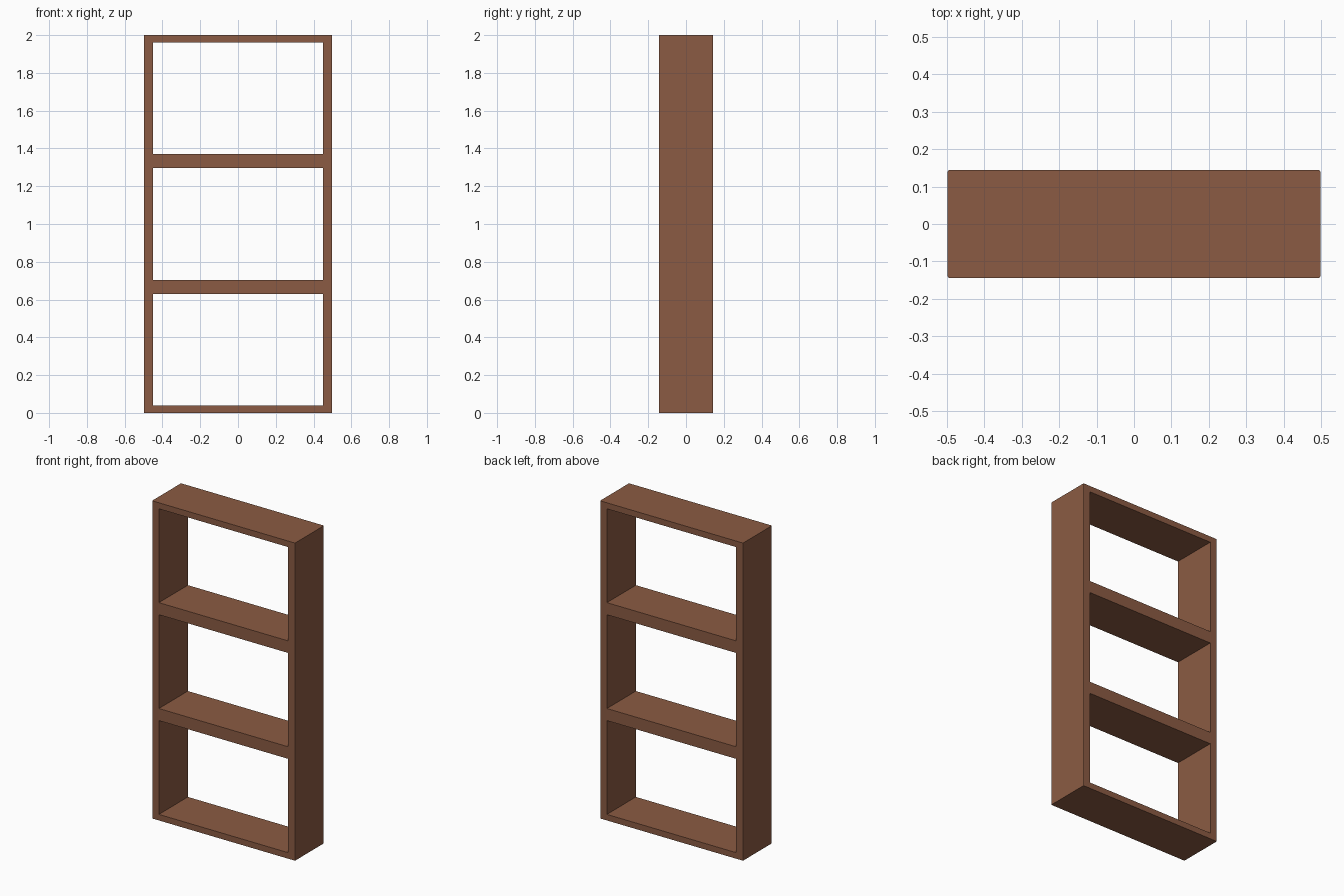
import bpy, bmesh

if "Cube" in bpy.data.objects:
    bpy.data.objects.remove(bpy.data.objects["Cube"])

wood = bpy.data.materials.new("brown wood")
wood.diffuse_color = (0.258, 0.105, 0.056, 1)
wood.use_nodes = True
wood.node_tree.nodes["Principled BSDF"].inputs["Base Color"].default_value = wood.diffuse_color

W, D, H = 0.498, 0.144, 2.0      # half width, half depth, height
SIDE, BOARD, BAYS = 0.048, 0.038, 3

# Front outline grid: posts across x, boards and openings up z
xs = [-W, -W + SIDE, W - SIDE, W]
zs = [0.0]
for i in range(BAYS):
    zs += [H * i / BAYS + BOARD, H * (i + 1) / BAYS - BOARD]
zs.append(H)

bm = bmesh.new()
grid = [[bm.verts.new((x, -D, z)) for x in xs] for z in zs]
for r in range(len(zs) - 1):
    for c in range(3):
        if c == 1 and r % 2 == 1:
            continue                 # open bay
        bm.faces.new((grid[r][c], grid[r][c + 1], grid[r + 1][c + 1], grid[r + 1][c]))

# Give the frame its depth
ext = bmesh.ops.extrude_face_region(bm, geom=bm.faces[:], use_keep_orig=True)
for v in ext["geom"]:
    if isinstance(v, bmesh.types.BMVert):
        v.co.y = D
bmesh.ops.recalc_face_normals(bm, faces=bm.faces[:])

# Slightly ease the outer upright corners
corners = [e for e in bm.edges
           if all(abs(abs(v.co.x) - W) < 1e-5 for v in e.verts)
           and abs(e.verts[0].co.z - e.verts[1].co.z) > 1e-4
           and e.is_manifold and e.calc_face_angle(0) > 1]
bmesh.ops.bevel(bm, geom=corners, offset=0.004, segments=2, profile=0.5, affect='EDGES')

me = bpy.data.meshes.new("shelf_frame")
bm.to_mesh(me)
bm.free()
me.materials.append(wood)
ob = bpy.data.objects.new("shelf_frame", me)
bpy.context.collection.objects.link(ob)
